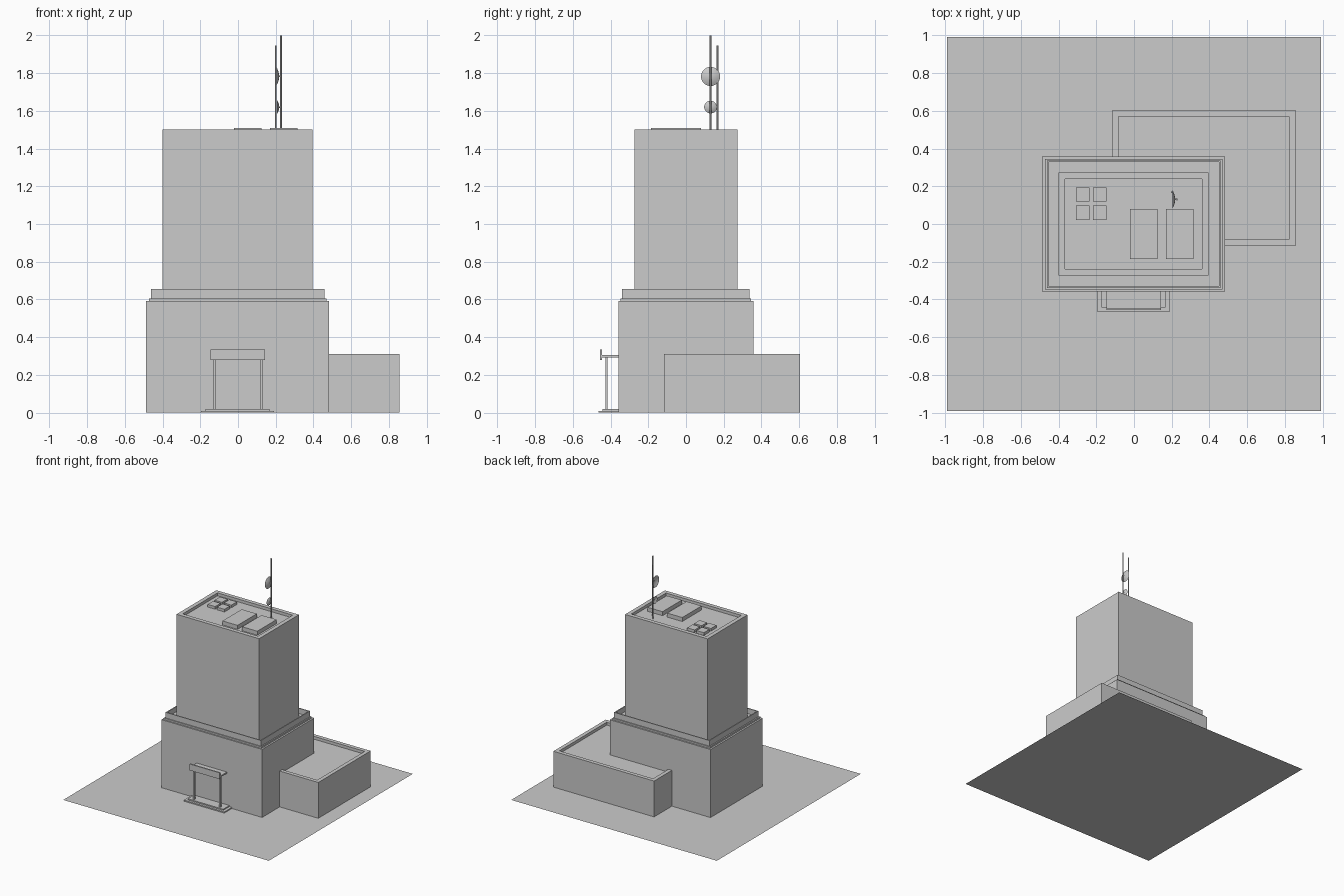
import bpy, bmesh
from math import pi, sin, cos
from mathutils import Matrix, Vector

cube = bpy.data.objects.get("Cube")
if cube:
    bpy.data.objects.remove(cube, do_unlink=True)

# Single plain grey
grey = bpy.data.materials.new("plain_grey")
grey.use_nodes = True
colour = (0.6, 0.6, 0.6, 1)
grey.diffuse_color = colour
grey.node_tree.nodes["Principled BSDF"].inputs["Base Color"].default_value = colour


def finish(name, bm):
    mesh = bpy.data.meshes.new(name)
    bm.to_mesh(mesh)
    bm.free()
    mesh.materials.append(grey)
    obj = bpy.data.objects.new(name, mesh)
    bpy.context.collection.objects.link(obj)
    return obj


def block(name, x, y, z, rim=0, depth=0):
    """Box from (min, max) ranges; a rim sinks its top into a parapet."""
    bm = bmesh.new()
    bmesh.ops.create_cube(bm, size=1)
    for v in bm.verts:
        v.co = Vector([r[0] if c < 0 else r[1] for c, r in zip(v.co, (x, y, z))])
    if rim:
        bm.normal_update()
        top = max(bm.faces, key=lambda f: f.calc_center_median().z)
        bmesh.ops.inset_region(bm, faces=[top], thickness=rim)
        inner = bmesh.ops.extrude_face_region(bm, geom=[top])["geom"]
        bmesh.ops.translate(bm, vec=(0, 0, -depth),
                            verts=[g for g in inner if isinstance(g, bmesh.types.BMVert)])
        if top.is_valid:
            bmesh.ops.delete(bm, geom=[top], context='FACES_ONLY')
        bmesh.ops.recalc_face_normals(bm, faces=bm.faces)
    return finish(name, bm)


def dish(name, centre, radius, bulge, rings=4, sides=20):
    """Shallow bowl open towards -x, with a short arm to its mast."""
    bm = bmesh.new()
    profile = [bm.verts.new((bulge * (1 - (i / rings) ** 2), 0, radius * i / rings))
               for i in range(rings + 1)]
    edges = [bm.edges.new(pair) for pair in zip(profile, profile[1:])]
    bmesh.ops.spin(bm, geom=profile + edges, cent=(0, 0, 0), axis=(1, 0, 0),
                   angle=2 * pi, steps=sides, use_merge=True)
    bmesh.ops.remove_doubles(bm, verts=bm.verts, dist=0.0003)
    arm = Matrix.Translation((bulge + 0.004, 0, 0)) @ Matrix.Rotation(pi / 2, 4, 'Y')
    bmesh.ops.create_cone(bm, cap_ends=True, segments=8, radius1=0.004, radius2=0.004,
                          depth=0.014, matrix=arm)
    bmesh.ops.recalc_face_normals(bm, faces=bm.faces)
    bmesh.ops.translate(bm, vec=centre, verts=bm.verts)
    obj = finish(name, bm)
    for p in obj.data.polygons:
        p.use_smooth = True


def mast(name, x, y, top, r=0.005):
    bm = bmesh.new()
    bmesh.ops.create_cone(bm, cap_ends=True, segments=8, radius1=r, radius2=r,
                          depth=top - ROOF,
                          matrix=Matrix.Translation((x, y, (top + ROOF) / 2)))
    finish(name, bm)


ROOF = 1.475

# Ground sheet
bm = bmesh.new()
bmesh.ops.create_grid(bm, x_segments=1, y_segments=1, size=0.99)
finish("ground_sheet", bm)

# Main masses
block("podium", (-0.487, 0.483), (-0.358, 0.358), (0, 0.592))
block("podium_step", (-0.472, 0.468), (-0.347, 0.345), (0.592, 0.606))
block("podium_parapet", (-0.461, 0.458), (-0.338, 0.336), (0.606, 0.655), 0.012, 0.045)
block("tower", (-0.4, 0.395), (-0.274, 0.274), (0.606, 1.5), 0.05, 1.5 - ROOF)
block("annex", (-0.115, 0.855), (-0.117, 0.603), (0, 0.312), 0.048, 0.025)

# Entrance steps and canopy
block("lower_step", (-0.197, 0.192), (-0.463, -0.35), (0, 0.01))
block("upper_step", (-0.173, 0.168), (-0.443, -0.35), (0.01, 0.02))
block("canopy_slab", (-0.146, 0.144), (-0.447, -0.35), (0.293, 0.305))
block("canopy_fascia", (-0.146, 0.144), (-0.457, -0.446), (0.28, 0.335))
for side, x in (("right", -0.126), ("left", 0.124)):
    block("canopy_post_" + side, (x - 0.006, x + 0.006), (-0.427, -0.415), (0.02, 0.293))

# Roof equipment
for i, x in enumerate((-0.02, 0.17)):
    block(f"roof_unit_{i + 1}", (x, x + 0.145), (-0.185, 0.08), (ROOF, 1.51))
for i, x in enumerate((-0.308, -0.218)):
    for j, y in enumerate((0.022, 0.118)):
        block(f"roof_vent_{i + 1}_{j + 1}", (x, x + 0.072), (y, y + 0.075), (ROOF, 1.498))

# Masts and dishes
mast("short_mast", 0.2, 0.168, 1.945)
mast("tall_mast", 0.228, 0.13, 2.0)
dish("large_dish", (0.203, 0.13, 1.782), 0.051, 0.015)
dish("small_dish", (0.208, 0.13, 1.62), 0.034, 0.011)
